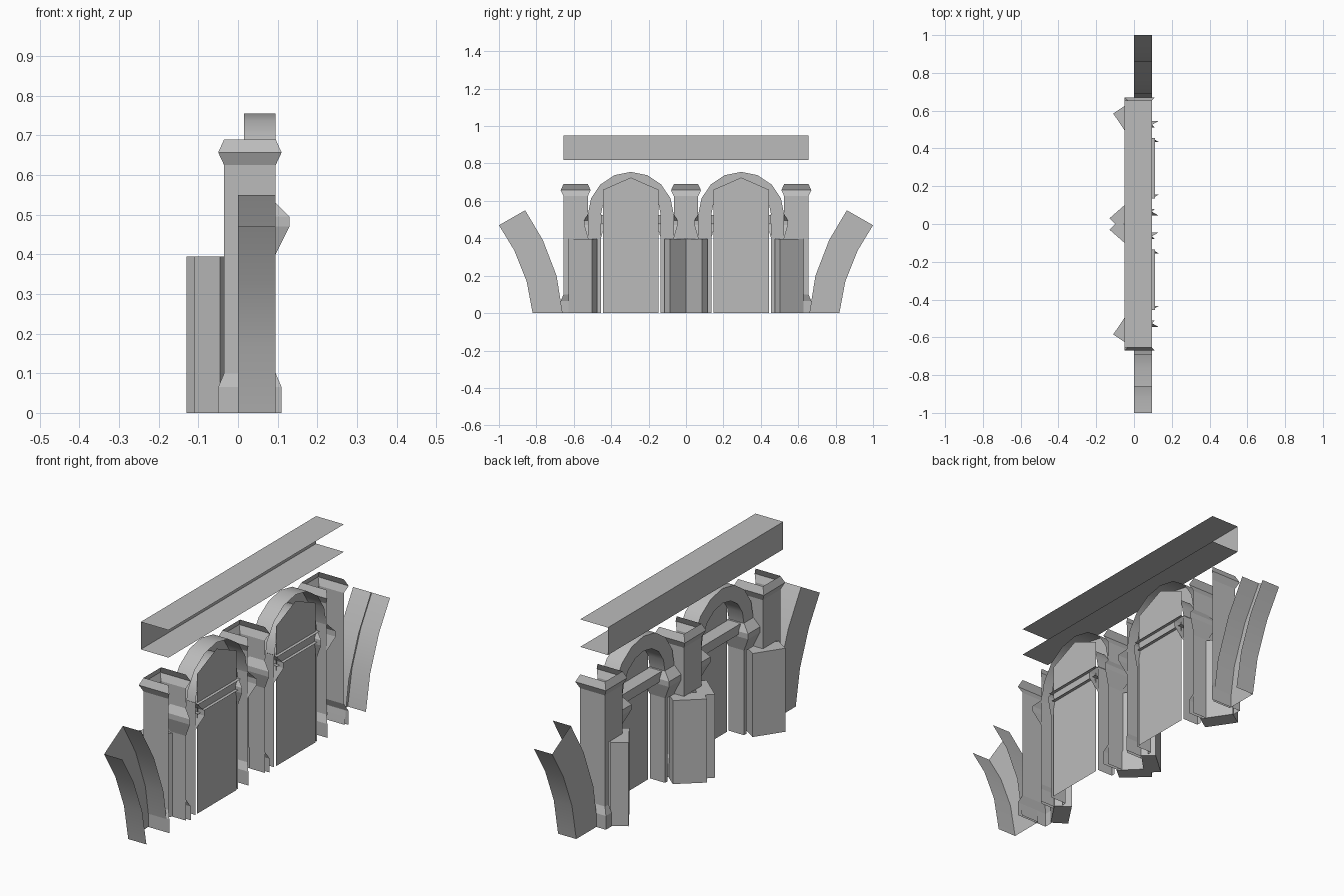
import bpy, bmesh, math

if "Cube" in bpy.data.objects:
    bpy.data.objects.remove(bpy.data.objects["Cube"], do_unlink=True)

stone = bpy.data.materials.new("grey_stone")
stone.use_nodes = True
GREY = (0.5, 0.5, 0.5, 1)
stone.diffuse_color = GREY
stone.node_tree.nodes["Principled BSDF"].inputs["Base Color"].default_value = GREY

DOOR_TOP = 0.395     # height of the open door leaves
BACK = 0.095         # open rear plane of the shell
BAY = 0.295          # distance of each arch from the middle
SPRING = 0.525       # height where the arches start


def make(name, polys, mirror=False, smooth=False):
    """Build an object from polygons; mirror flips it across y."""
    bm = bmesh.new()
    s = -1 if mirror else 1
    for poly in polys:
        bm.faces.new([bm.verts.new((x, s * y, z)) for x, y, z in poly])
    bmesh.ops.remove_doubles(bm, verts=bm.verts, dist=0.0005)
    bmesh.ops.recalc_face_normals(bm, faces=bm.faces)
    mesh = bpy.data.meshes.new(name)
    bm.to_mesh(mesh)
    bm.free()
    mesh.materials.append(stone)
    ob = bpy.data.objects.new(name, mesh)
    bpy.context.collection.objects.link(ob)
    if smooth:
        bpy.ops.object.select_all(action='DESELECT')
        ob.select_set(True)
        bpy.context.view_layer.objects.active = ob
        bpy.ops.object.shade_smooth_by_angle(angle=math.radians(35))
    return ob


def stack(cx, cy, rings, keep=None):
    """Rectangular rings (z, half x, half y) joined on three sides, open to +x.
    Below the door top the outer face is limited to the y span keep."""
    polys = []
    for (z0, a0, b0), (z1, a1, b1) in zip(rings, rings[1:]):
        for s in (-1, 1):
            polys.append([(cx - a0, cy + s * b0, z0), (cx + a0, cy + s * b0, z0),
                          (cx + a1, cy + s * b1, z1), (cx - a1, cy + s * b1, z1)])
        spans = [(cy - b0, cy + b0), (cy - b1, cy + b1)]
        if z1 <= DOOR_TOP:
            if not keep:
                continue
            spans = [(max(lo, keep[0]), min(hi, keep[1])) for lo, hi in spans]
        (l0, h0), (l1, h1) = spans
        polys.append([(cx - a0, l0, z0), (cx - a0, h0, z0),
                      (cx - a1, h1, z1), (cx - a1, l1, z1)])
    return polys


def prism(plan, skip=()):
    """Closed upright leaf from a plan outline, without the skipped sides."""
    polys = [[(x, y, z) for x, y in plan] for z in (0, DOOR_TOP)]
    for i, (a, b) in enumerate(zip(plan, plan[1:] + plan[:1])):
        if i not in skip:
            polys.append([(*a, 0), (*b, 0), (*b, DOOR_TOP), (*a, DOOR_TOP)])
    return polys


# Pillars with flared feet and capitals
W, F = 0.065, 0.08
PILLAR = [(0, F, F), (0.065, F, F), (0.1, W, W), (DOOR_TOP, W, W),
          (0.625, W, W), (0.657, F, F), (0.69, W, W)]
make("middle_pillar", stack(0.03, 0, PILLAR))

for side, flip in (("left", False), ("right", True)):
    make(side + "_end_pillar", stack(0.03, 0.59, PILLAR, (0.628, 0.7)), flip)

    # Open door leaves, partly sunk into the pillars
    make(side + "_outer_door", prism(
        [(-0.11, 0.585), (-0.045, 0.628), (0.039, 0.503), (-0.026, 0.46)]), flip)
    make(side + "_inner_door", prism(
        [(-0.13, 0.03), (-0.1, 0), (-0.055, 0), (0.03, 0.085), (-0.02, 0.126)],
        skip=(1,)), flip)

    # Jambs and their capitals
    for place, y, keep in (("outer", BAY + 0.195, (0.455, 0.475)),
                           ("inner", BAY - 0.195, (0.115, 0.135))):
        make(f"{side}_{place}_jamb", stack(0.055, y, [
            (0, 0.04, 0.035), (DOOR_TOP, 0.04, 0.035), (SPRING, 0.04, 0.035)], keep), flip)
        make(f"{side}_{place}_jamb_capital", stack(0.055, y, [
            (0.4, 0.04, 0.035), (0.47, 0.075, 0.055),
            (0.495, 0.075, 0.055), (0.53, 0.04, 0.035)]), flip)

    # Arch ring: outer curve, outside face and soffit
    def arc(radius, x, i):
        t = math.pi * i / 8
        return (x, BAY + radius * math.cos(t), SPRING + radius * math.sin(t))
    ring = []
    for i in range(8):
        for (r0, x0), (r1, x1) in (((0.23, BACK), (0.23, 0.015)),
                                   ((0.23, 0.015), (0.16, 0.015)),
                                   ((0.16, 0.015), (0.16, BACK))):
            ring.append([arc(r0, x0, i), arc(r0, x0, i + 1),
                         arc(r1, x1, i + 1), arc(r1, x1, i)])
    make(side + "_arch", ring, flip, smooth=True)

    # Pointed back panel and transom bar
    h = 0.1475
    make(side + "_back_panel", [[(BACK, BAY + y, z) for y, z in (
        (-h, 0), (h, 0), (h, 0.66), (0, 0.725), (-h, 0.66))]], flip)
    bar = [(0.11, 0.48), (0.03, 0.48), (0.03, 0.525), (0.11, 0.525)]
    make(side + "_transom", [[(x0, BAY - 0.16, z0), (x0, BAY + 0.16, z0),
                              (x1, BAY + 0.16, z1), (x1, BAY - 0.16, z1)]
                             for (x0, z0), (x1, z1) in zip(bar, bar[1:])], flip)

    # Curved buttress: side wall with an upper and a lower strip
    lower = [(0.82, 0), (0.852, 0.17), (0.918, 0.335), (1.0, 0.47)]
    upper = [(0.66, 0), (0.692, 0.2), (0.765, 0.39), (0.86, 0.55)]
    horn = []
    for i in range(3):
        for line in (lower, upper):
            a, b = line[i:i + 2]
            horn.append([(0, *a), (0, *b), (BACK, *b), (BACK, *a)])
        horn.append([(0, *lower[i]), (0, *lower[i + 1]),
                     (0, *upper[i + 1]), (0, *upper[i])])
    make(side + "_buttress", horn, flip, smooth=True)

# Floating lintel channel, open to the rear
path = [(BACK, 0.82), (-0.05, 0.82), (-0.05, 0.95), (BACK, 0.95)]
make("lintel", [[(x0, -0.655, z0), (x0, 0.655, z0), (x1, 0.655, z1), (x1, -0.655, z1)]
                for (x0, z0), (x1, z1) in zip(path, path[1:])])
